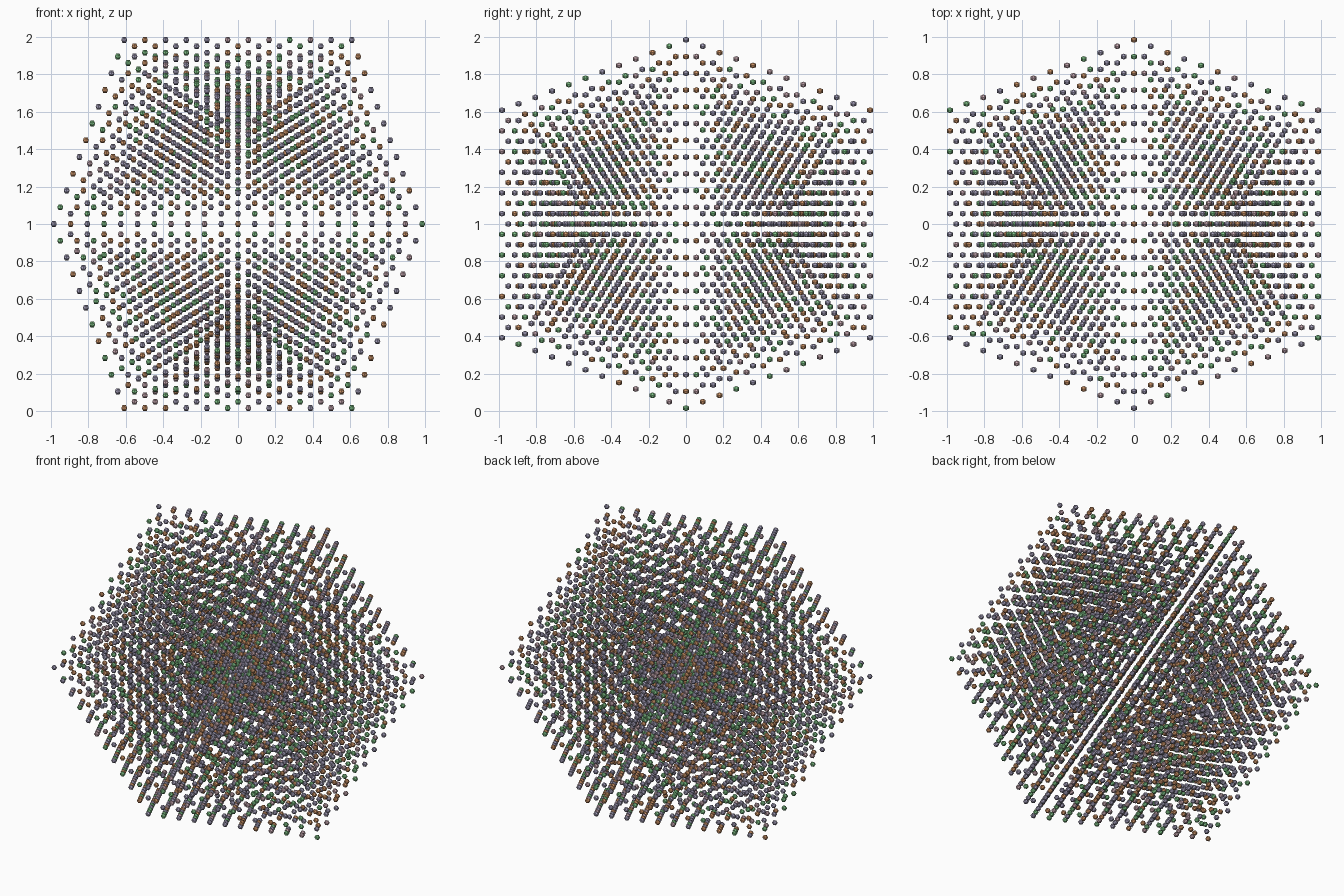
import bpy, random
from itertools import combinations
from mathutils import Vector

if "Cube" in bpy.data.objects:
    bpy.data.objects.remove(bpy.data.objects["Cube"])

random.seed(7)
SHELLS = 11
R = 0.0155                      # half-height of one bead
B = 1 - R                       # long coordinate of the outer corners
A = B * 2 / (1 + 5 ** 0.5)      # short coordinate (golden ratio)

# twelve corners and twenty faces of the outer icosahedron
corners = []
for s in (-1, 1):
    for t in (-1, 1):
        corners += [Vector((s * A, 0, t * B)), Vector((0, s * B, t * A)), Vector((s * B, t * A, 0))]
faces = []
for i, j, k in combinations(range(12), 3):
    a, b, c = corners[i], corners[j], corners[k]
    if all((p - q).length < 2.1 * A for p, q in ((a, b), (b, c), (a, c))):
        outward = (b - a).cross(c - a).dot(a) > 0
        faces.append((i, j, k) if outward else (i, k, j))

# nested icosahedral shells of points, shared edges merged
points = {}
for shell in range(SHELLS + 1):
    for face in faces:
        a, b, c = (corners[n] for n in face)
        for i in range(shell + 1):
            for j in range(shell - i + 1):
                p = (a * i + b * j + c * (shell - i - j)) / SHELLS
                points[tuple(round(v * 1e4) for v in p)] = p

# each bead is a small flat-faced copy of the same icosahedron
bead = [v * (R / B) for v in corners]

# sort the points into colour groups
colours = {
    "violet_beads": (0.42, 0.39, 0.55, 1),
    "orange_beads": (0.70, 0.34, 0.16, 1),
    "green_beads": (0.24, 0.60, 0.27, 1),
    "pink_beads": (0.62, 0.43, 0.48, 1),
}
groups = {name: [] for name in colours}
for p in points.values():
    groups[random.choices(list(colours), (40, 25, 20, 15))[0]].append(p)

# one object per colour
for name, centres in groups.items():
    verts, polys = [], []
    for p in centres:
        n = len(verts)
        verts += [v + p + Vector((0, 0, 1)) for v in bead]
        polys += [[n + i for i in f] for f in faces]
    mesh = bpy.data.meshes.new(name)
    mesh.from_pydata(verts, [], polys)
    mat = bpy.data.materials.new(name)
    mat.diffuse_color = colours[name]
    mat.use_nodes = True
    mat.node_tree.nodes["Principled BSDF"].inputs["Base Color"].default_value = mat.diffuse_color
    mesh.materials.append(mat)
    bpy.context.collection.objects.link(bpy.data.objects.new(name, mesh))
